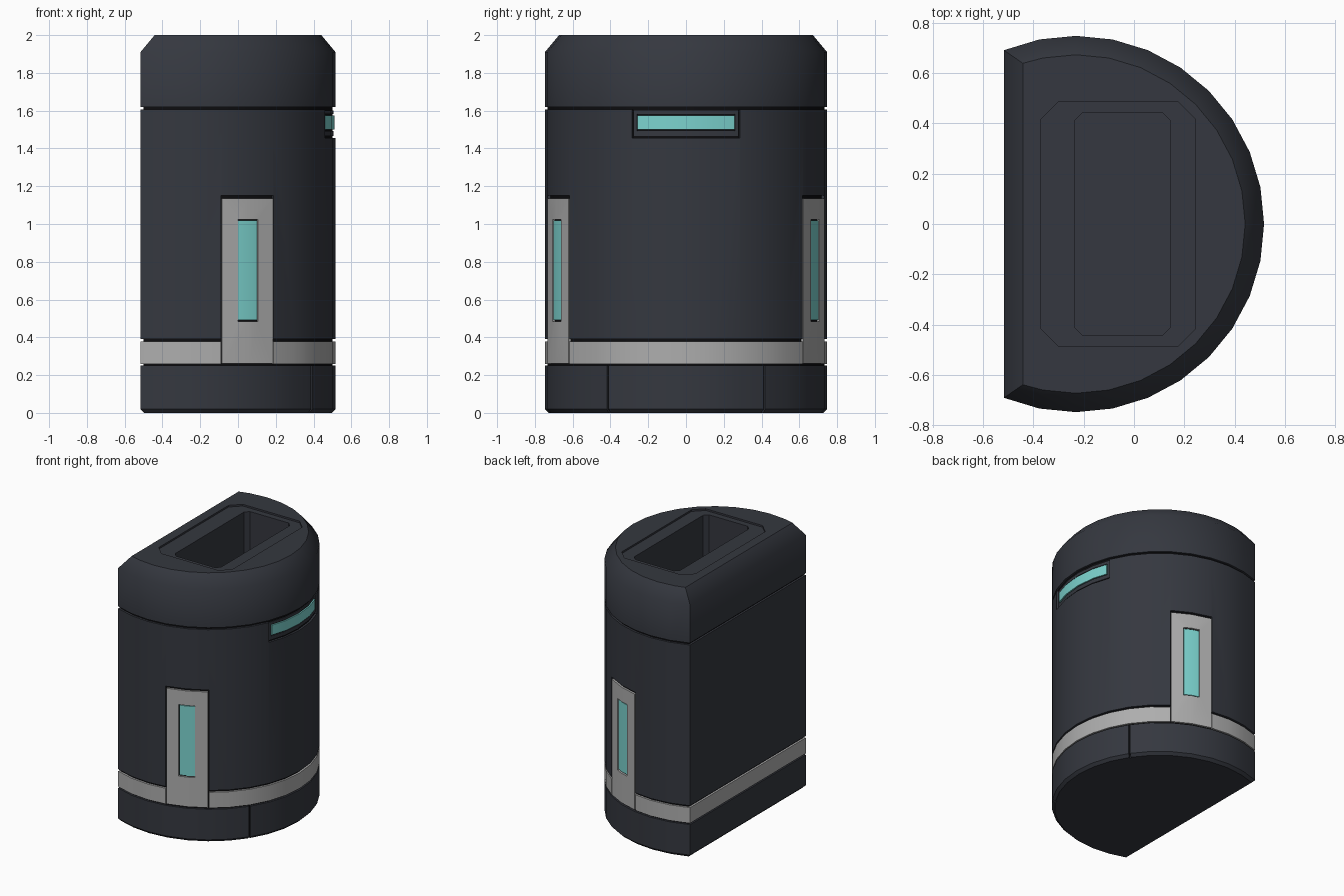
import bpy, bmesh, math

if "Cube" in bpy.data.objects:
    bpy.data.objects.remove(bpy.data.objects["Cube"])

R, STEP = 0.747, math.radians(11.25)          # 32-sided arc
CX = -0.5 * R * (1 + math.cos(10 * STEP))     # arc centre, keeps the D centred on x
BACK = CX + R * math.cos(10 * STEP)           # flat back plane


def material(name, rgb):
    m = bpy.data.materials.new(name)
    m.diffuse_color = (*rgb, 1)
    m.use_nodes = True
    m.node_tree.nodes["Principled BSDF"].inputs["Base Color"].default_value = m.diffuse_color
    return m


DARK = material("dark_shell", (0.035, 0.039, 0.050))
BLACK = material("black_gap", (0.004, 0.004, 0.005))
GREY = material("light_trim", (0.42, 0.42, 0.42))
TEAL = material("teal_light", (0.20, 0.65, 0.62))


def loft(name, loops, mat, caps=(True, True), ring=False):
    """Skin a list of equal-length point loops."""
    bm = bmesh.new()
    vs = [[bm.verts.new(p) for p in loop] for loop in loops]
    n = len(vs[0])
    pairs = list(zip(vs, vs[1:])) + ([(vs[-1], vs[0])] if ring else [])
    for a, b in pairs:
        for i in range(n):
            j = (i + 1) % n
            bm.faces.new((a[i], a[j], b[j], b[i]))
    if caps[0]:
        bm.faces.new(vs[0][::-1])
    if caps[1]:
        bm.faces.new(vs[-1])
    bmesh.ops.recalc_face_normals(bm, faces=bm.faces)
    me = bpy.data.meshes.new(name)
    bm.to_mesh(me)
    bm.free()
    if mat:
        me.materials.append(mat)
    ob = bpy.data.objects.new(name, me)
    bpy.context.collection.objects.link(ob)
    return ob


def d_loop(inset, z):
    """D-shaped outline, moved inwards by inset."""
    r, x = R - inset, BACK + inset
    end = math.acos((x - CX) / r)
    angles = [-end] + [k * STEP for k in range(-9, 10)] + [end]
    return [(CX + r * math.cos(a), r * math.sin(a), z) for a in angles]


def d_part(name, rows, mat, **kw):
    return loft(name, [d_loop(i, z) for i, z in rows], mat, **kw)


def arc_point(s, r):
    """Point on the faceted arc at a fractional step."""
    k = math.floor(s)
    t = s - k
    a, b = k * STEP, (k + 1) * STEP
    return (CX + r * ((1 - t) * math.cos(a) + t * math.cos(b)),
            r * ((1 - t) * math.sin(a) + t * math.sin(b)))


def panel(name, s0, s1, z0, z1, mat=None, outer=0.0, inner=0.04):
    """Curved slab that follows the arc; outer and inner are insets."""
    s0, s1 = min(s0, s1), max(s0, s1)
    steps = [s0] + [k for k in range(-10, 11) if s0 + 1e-4 < k < s1 - 1e-4] + [s1]
    pts = [arc_point(s, R - outer) for s in steps]
    pts += [arc_point(s, R - inner) for s in reversed(steps)]
    return loft(name, [[(x, y, z) for x, y in pts] for z in (z0, z1)], mat)


def octagon(x0, x1, y, c, z):
    return [(x0 + c, -y, z), (x1 - c, -y, z), (x1, -y + c, z), (x1, y - c, z),
            (x1 - c, y, z), (x0 + c, y, z), (x0, y - c, z), (x0, -y + c, z)]


def cut(ob, cutters):
    bpy.context.view_layer.objects.active = ob
    for c in cutters:
        m = ob.modifiers.new("cut", 'BOOLEAN')
        m.operation, m.solver, m.object = 'DIFFERENCE', 'EXACT', c
        bpy.ops.object.modifier_apply(modifier=m.name)


def cutter(s0, s1, z0, z1, depth=0.03):
    c = panel("cutter", s0, s1, z0, z1, None, -0.1, depth)
    c.hide_render = True
    helpers.append(c)
    return c


helpers = []

# Black core seen through every gap
d_part("inner_core", [(0.015, 0.015), (0.015, 1.7)], BLACK, caps=(False, False))

# Base with two vertical seams
base = d_part("base", [(0.02, 0), (0, 0.02), (0, 0.25)], DARK)
cut(base, [cutter(s * 2.96, s * 3.04, -0.1, 0.3) for s in (-1, 1)])

# Trim band and main body shells
band = d_part("trim_band", [(0.05, 0.26), (0, 0.26), (0, 0.378), (0.05, 0.378)],
              GREY, caps=(False, False), ring=True)
body = d_part("body", [(0.05, 0.392), (0, 0.392), (0, 1.605), (0.05, 1.605)],
              DARK, caps=(False, False), ring=True)
plate_pockets = [cutter(s * 4.96, s * 7.04, 0.2, 1.15) for s in (-1, 1)]
cut(band, plate_pockets)
cut(body, plate_pockets + [cutter(-2, 2, 1.455, 1.7)])

# Side plates with light strips
for s, side in ((-1, "front"), (1, "rear")):
    plate = panel(side + "_plate", s * 5, s * 7, 0.262, 1.135, GREY)
    cut(plate, [cutter(s * 5.60, s * 6.40, 0.485, 1.025, 0.06)])
    panel(side + "_light", s * 5.625, s * 6.375, 0.492, 1.018, TEAL, 0.006)

# Display window
frame = panel("display_frame", -1.95, 1.95, 1.467, 1.6, DARK, 0.010)
cut(frame, [cutter(-1.83, 1.83, 1.493, 1.582, 0.06)])
panel("display_light", -1.81, 1.81, 1.5, 1.575, TEAL, 0.005)

# Lid with shallow recess and opening
lid = d_part("lid", [(0, 1.62), (0, 1.91), (0.075, 2.0)], DARK)
recess = loft("cutter", [octagon(-0.37, 0.245, 0.485, 0.07, z) for z in (1.987, 2.2)], None)
hole = loft("cutter", [octagon(-0.237, 0.145, 0.44, 0.03, z) for z in (1.5, 2.2)], None)
helpers += [recess, hole]
cut(lid, [recess, hole])

# Bin liner below the opening
loft("bin_liner", [octagon(-0.237, 0.145, 0.44, 0.03, z) for z in (0.8, 1.62)],
     DARK, caps=(True, False)).data.flip_normals()

for c in helpers:
    bpy.data.objects.remove(c)

# Smooth arcs, crisp edges
bpy.ops.object.select_all(action='DESELECT')
for ob in bpy.context.collection.objects:
    ob.select_set(True)
    bpy.context.view_layer.objects.active = ob
bpy.ops.object.shade_smooth_by_angle(angle=math.radians(42))
